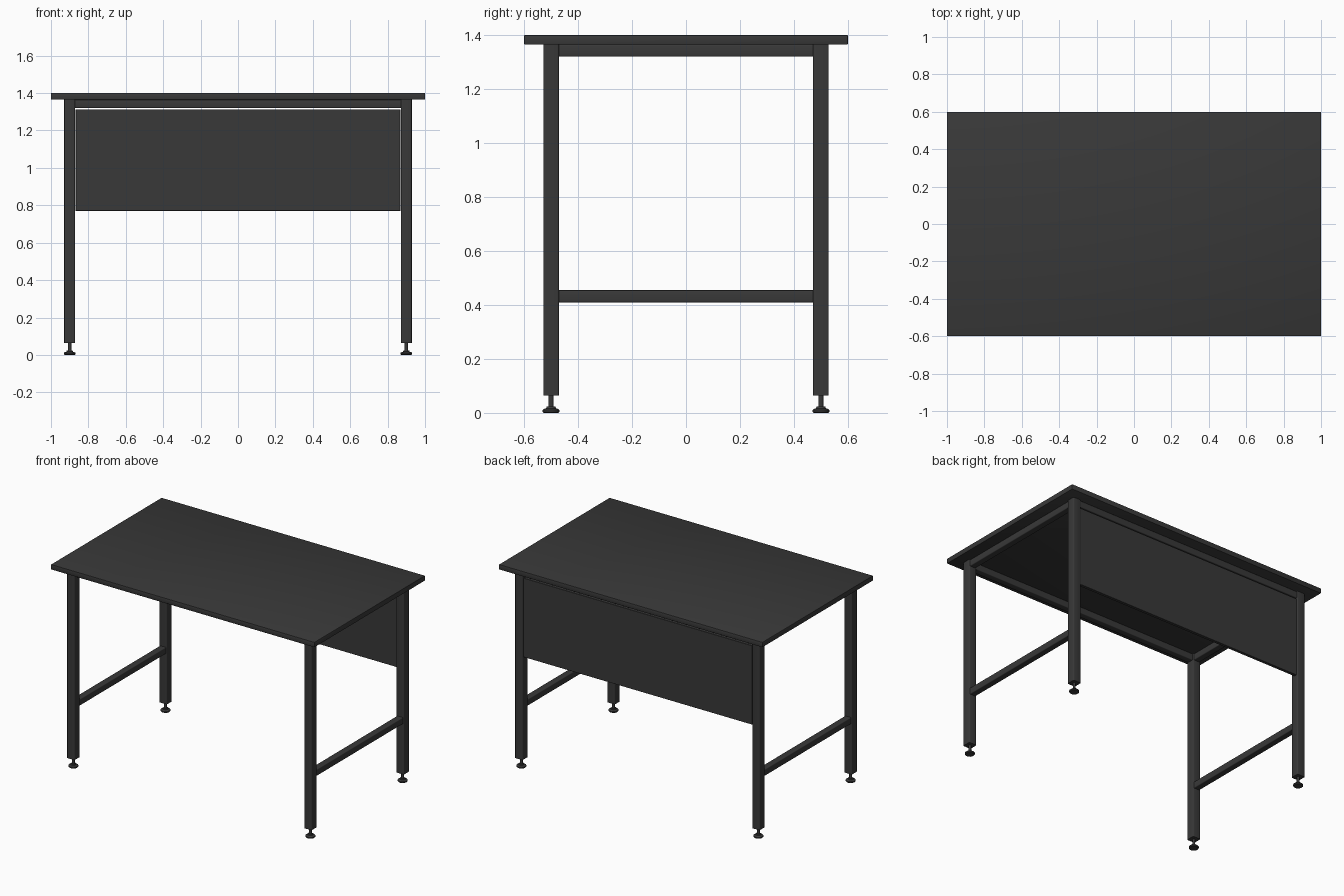
import bpy, bmesh, math

if "Cube" in bpy.data.objects:
    bpy.data.objects.remove(bpy.data.objects["Cube"])

dark = bpy.data.materials.new("dark_grey")
dark.diffuse_color = (0.04, 0.04, 0.04, 1)
dark.use_nodes = True
dark.node_tree.nodes["Principled BSDF"].inputs["Base Color"].default_value = dark.diffuse_color


def finish(name, bm):
    bmesh.ops.recalc_face_normals(bm, faces=bm.faces)
    me = bpy.data.meshes.new(name)
    bm.to_mesh(me)
    bm.free()
    ob = bpy.data.objects.new(name, me)
    bpy.context.collection.objects.link(ob)
    me.materials.append(dark)
    bpy.ops.object.select_all(action='DESELECT')
    ob.select_set(True)
    bpy.context.view_layer.objects.active = ob
    bpy.ops.object.shade_smooth_by_angle(angle=math.radians(35))
    return ob


def box(name, center, size, bevel=0.0, axis=None, segments=3):
    """Box; rounds only edges along one axis (tube) when axis is given."""
    bm = bmesh.new()
    bmesh.ops.create_cube(bm, size=1)
    for v in bm.verts:
        v.co = [c + p * s for c, p, s in zip(center, v.co, size)]
    if bevel:
        edges = [e for e in bm.edges if axis is None or
                 abs((e.verts[0].co - e.verts[1].co)[axis]) > 1e-4]
        bmesh.ops.bevel(bm, geom=edges, offset=bevel, segments=segments,
                        profile=0.5, affect='EDGES')
    return finish(name, bm)


def lathe(name, x, y, profile, steps=24):
    bm = bmesh.new()
    vs = [bm.verts.new((r, 0, z)) for r, z in profile]
    es = [bm.edges.new(p) for p in zip(vs, vs[1:])]
    bmesh.ops.spin(bm, geom=vs + es, cent=(0, 0, 0), axis=(0, 0, 1),
                   angle=math.tau, steps=steps)
    bmesh.ops.remove_doubles(bm, verts=bm.verts, dist=1e-5)
    bmesh.ops.translate(bm, verts=bm.verts, vec=(x, y, 0))
    return finish(name, bm)


LX, LY, W = 0.9, 0.5, 0.058      # leg centres and tube width
R = 0.045                        # rail tube width
UNDER, LEG_BOTTOM = 1.365, 0.064

# Table top
box("table_top", (0, 0, (UNDER + 1.4) / 2), (2, 1.2, 1.4 - UNDER), 0.003, segments=2)

# Legs with adjustable levelling feet
foot = [(0, 0), (0.027, 0), (0.031, 0.004), (0.031, 0.011), (0.026, 0.015),
        (0.018, 0.017), (0.016, 0.023), (0.009, 0.023), (0.009, 0.068), (0, 0.068)]
for sx, side in ((-1, "left"), (1, "right")):
    for sy, end in ((-1, "front"), (1, "back")):
        box(f"{end}_{side}_leg", (sx * LX, sy * LY, (UNDER + LEG_BOTTOM) / 2),
            (W, W, UNDER - LEG_BOTTOM), 0.006, axis=2)
        lathe(f"{end}_{side}_foot", sx * LX, sy * LY, foot)
    # Side rails, below the top and near the floor
    for z, level in ((UNDER - R / 2, "upper"), (0.432, "lower")):
        box(f"{side}_{level}_rail", (sx * LX, 0, z), (R, 2 * LY - W, R), 0.005, axis=1)

# Long rails under the top
for sy, end in ((-1, "front"), (1, "back")):
    box(f"{end}_rail", (0, sy * LY, UNDER - R / 2), (2 * LX - W, R, R), 0.005, axis=0)

# Modesty panel between the back legs
box("back_panel", (0, 0.512, 1.041), (1.736, 0.02, 0.542), 0.001, segments=1)
